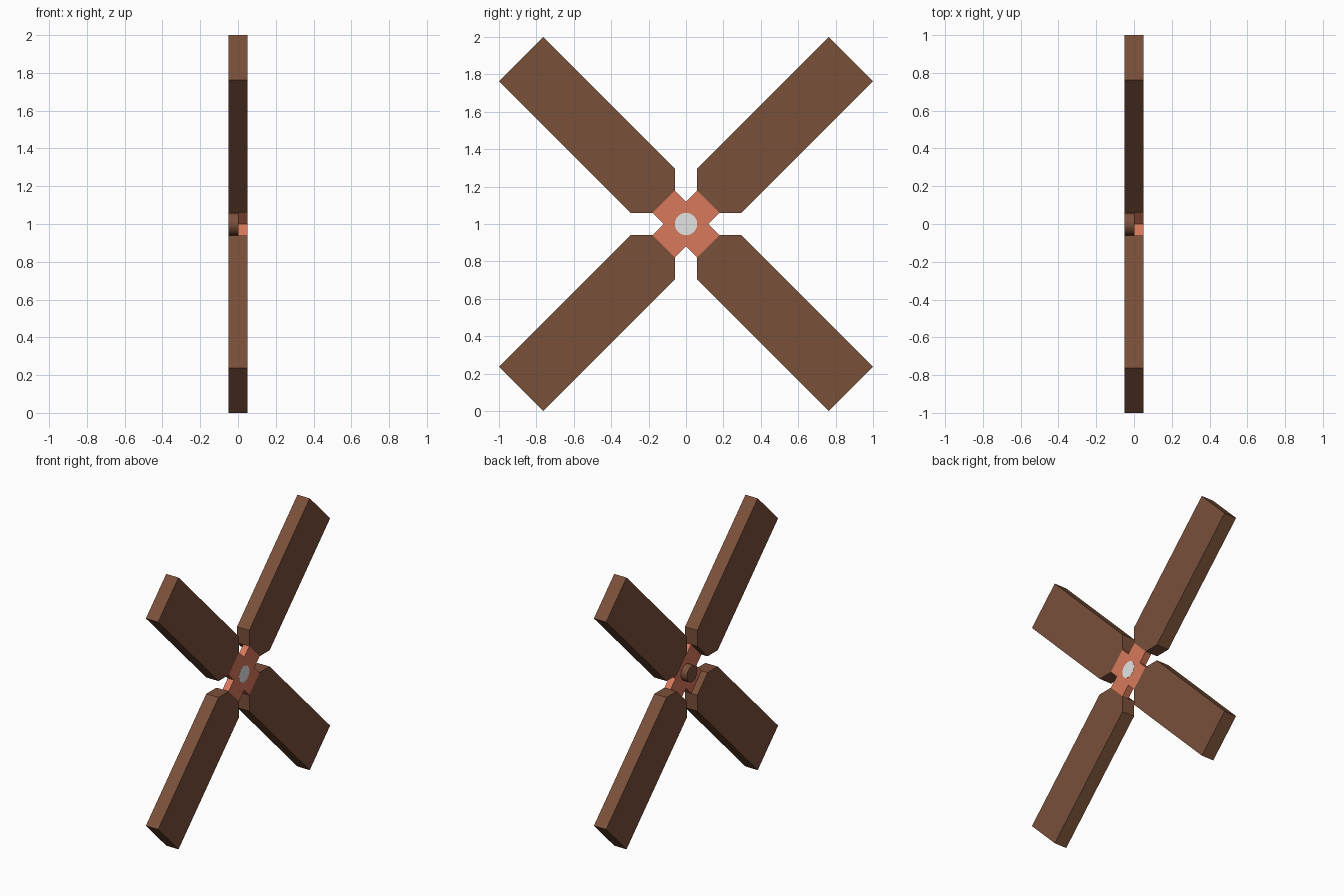
import bpy, bmesh, math

if "Cube" in bpy.data.objects:
    bpy.data.objects.remove(bpy.data.objects["Cube"])


def material(name, rgb):
    m = bpy.data.materials.new(name)
    m.diffuse_color = (*rgb, 1)
    m.use_nodes = True
    m.node_tree.nodes["Principled BSDF"].inputs["Base Color"].default_value = m.diffuse_color
    return m


wood = material("brown_wood", (0.195, 0.080, 0.042))
terracotta = material("terracotta", (0.686, 0.191, 0.107))
steel = material("light_grey", (0.775, 0.775, 0.775))
CENTRE_Z = 1.0


def slab(name, profile, x0, x1, mats):
    """Extrude a closed (y, z) profile along x; the profile is relative to the hub centre."""
    bm = bmesh.new()
    face = bm.faces.new([bm.verts.new((x0, y, z)) for y, z in profile])
    ext = bmesh.ops.extrude_face_region(bm, geom=[face])
    for v in ext["geom"]:
        if isinstance(v, bmesh.types.BMVert):
            v.co.x = x1
    bmesh.ops.recalc_face_normals(bm, faces=bm.faces[:])
    if len(mats) > 1:  # second colour on the +x end
        for f in bm.faces:
            f.material_index = 1 if f.normal.x > 0.9 else 0
    mesh = bpy.data.meshes.new(name)
    bm.to_mesh(mesh)
    bm.free()
    for m in mats:
        mesh.materials.append(m)
    ob = bpy.data.objects.new(name, mesh)
    ob.location.z = CENTRE_Z
    bpy.context.collection.objects.link(ob)
    return ob


def turn(points, k):
    """Rotate profile points by k quarter turns."""
    for _ in range(k):
        points = [(-z, y) for y, z in points]
    return points


# Four diagonal blades with a pointed inner end, cut flat against the hub
blade = [(0.06, 0.18), (0.18, 0.06), (0.297, 0.06),
         (1.0, 0.763), (0.763, 1.0), (0.06, 0.297)]
for k in range(4):
    slab(f"blade_{k + 1}", turn(blade, k), -0.05, 0.05, [wood])

# Cross-shaped hub, only on the +x half
arm = [(0.12, 0.0), (0.18, 0.06), (0.06, 0.18)]
slab("hub_cross", [p for k in range(4) for p in turn(arm, k)], 0.0, 0.05, [terracotta])

# Round axle: wooden stub behind, grey cap just proud of the hub face
circle = [(0.06 * math.cos(a), 0.06 * math.sin(a))
          for a in (2 * math.pi * i / 24 for i in range(24))]
axle = slab("axle", circle, -0.05, 0.051, [wood, steel])
bpy.context.view_layer.objects.active = axle
axle.select_set(True)
bpy.ops.object.shade_smooth_by_angle(angle=math.radians(30))
